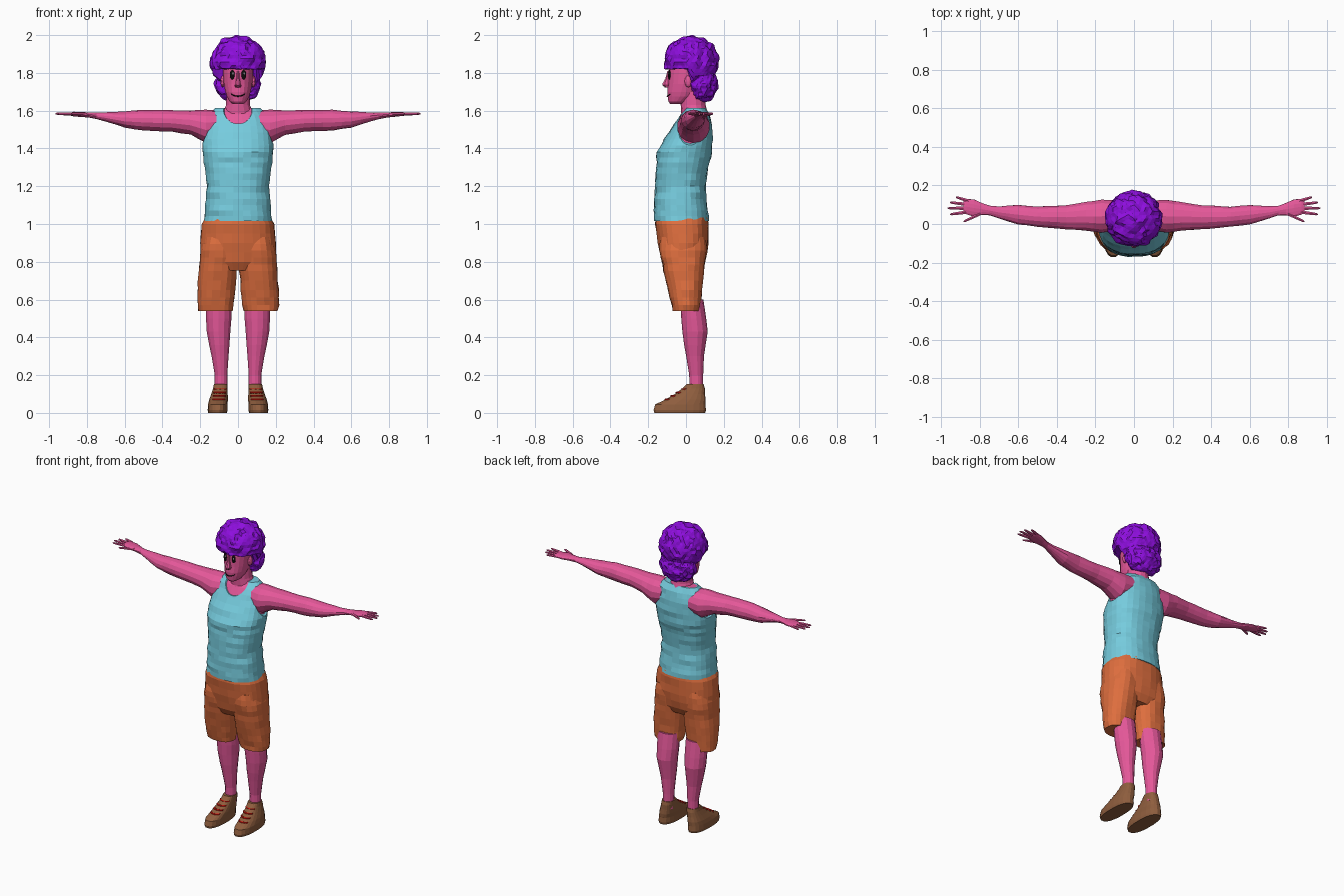
import bpy, bmesh, math, random
from mathutils import Vector, noise

random.seed(4)


def material(name, r, g, b):
    m = bpy.data.materials.new(name)
    lin = [((c / 255 + 0.055) / 1.055) ** 2.4 if c > 10 else c / 255 / 12.92 for c in (r, g, b)]
    m.diffuse_color = (*lin, 1)
    return m


PINK = material("pink skin", 230, 88, 154)
BLUE = material("light blue cloth", 118, 204, 222)
ORANGE = material("orange cloth", 222, 110, 62)
PURPLE = material("purple hair", 142, 14, 222)
BROWN = material("brown leather", 143, 94, 62)
RED = material("red lace", 222, 22, 14)
BLACK = material("black", 14, 11, 12)
WHITE = material("white", 240, 235, 235)


def finish(name, bm, mat):
    bmesh.ops.recalc_face_normals(bm, faces=bm.faces[:])
    me = bpy.data.meshes.new(name)
    bm.to_mesh(me)
    bm.free()
    me.materials.append(mat)
    ob = bpy.data.objects.new(name, me)
    bpy.context.collection.objects.link(ob)
    return ob


def loft(name, mat, axis, rings, n=14, power=2.0, side=1, step=0, rough=0.0):
    """Skin rings (t, c1, c2, r1, r2) along z (c = x, y) or along x (c = y, z)."""
    if step:
        fine = []
        for a, b in zip(rings, rings[1:]):
            k = max(1, round(abs(b[0] - a[0]) / step))
            fine += [[p + (q - p) * i / k for p, q in zip(a, b)] for i in range(k)]
        rings = fine + [rings[-1]]
    bm = bmesh.new()
    loops = []
    for t, c1, c2, r1, r2 in rings:
        fold = random.uniform(-rough, rough)
        loop = []
        for i in range(n):
            a = 2 * math.pi * (i + 0.5) / n
            ca, sa = math.cos(a), math.sin(a)
            d = fold * math.sin(a * 2 + t * 30) + random.uniform(-rough, rough) * 0.6
            u = c1 + (r1 + d) * math.copysign(abs(ca) ** (2 / power), ca)
            v = c2 + (r2 + d) * math.copysign(abs(sa) ** (2 / power), sa)
            co = (u * side, v, t) if axis == "z" else (t * side, u, v)
            loop.append(bm.verts.new(co))
        loops.append(loop)
    for a, b in zip(loops, loops[1:]):
        for i in range(n):
            j = (i + 1) % n
            bm.faces.new((a[i], a[j], b[j], b[i]))
    bm.faces.new(loops[0])
    bm.faces.new(loops[-1])
    return finish(name, bm, mat)


def blob(name, mat, centre, radii, sub=3, lump=0.0, floor=None):
    """Ellipsoid with optional lumps; floor lifts the front underside to that height."""
    bm = bmesh.new()
    bmesh.ops.create_icosphere(bm, subdivisions=sub, radius=1)
    for v in bm.verts:
        d = v.co.normalized()
        p = Vector(c + r * k for c, r, k in zip(centre, radii, d))
        p += d * (noise.noise(p * 28) * lump + random.uniform(-0.3, 0.3) * lump)
        if floor and p.y < 0.02:
            p.z = max(p.z, floor + random.uniform(0, lump * 0.4))
        v.co = p
    return finish(name, bm, mat)


# Torso: cloth shell over a slightly smaller skin body
torso = [(1.015, 0, -.023, .18, .147), (1.1, 0, -.028, .172, .143), (1.2, 0, -.03, .165, .133),
         (1.3, 0, -.02, .175, .14), (1.38, 0, -.008, .187, .147), (1.45, 0, .013, .185, .128),
         (1.52, 0, .034, .175, .104), (1.58, 0, .045, .15, .08), (1.615, 0, .05, .12, .052)]
shirt = loft("tank_top", BLUE, "z", torso, n=28, power=2.3, step=.03, rough=.004)
loft("skin_torso", PINK, "z", [(t, a, b, r - .009, q - .009) for t, a, b, r, q in torso[3:]],
     n=28, power=2.3, step=.03)

# Cut the neckline and armholes out of the shirt
cuts = [((0, -.05, 1.637), (.088, .11, .107))]
cuts += [((s * .262, .03, 1.53), (.135, .122, .135)) for s in (-1, 1)]
for centre, radii in cuts:
    cutter = blob("cutter", BLUE, centre, radii, sub=4)
    cutter.hide_render = True
    mod = shirt.modifiers.new("cut", "BOOLEAN")
    mod.operation, mod.object, mod.solver = "DIFFERENCE", cutter, "EXACT"
    bpy.context.view_layer.objects.active = shirt
    bpy.ops.object.modifier_apply(modifier=mod.name)
    bpy.data.objects.remove(cutter)

# Neck, head, nose
loft("neck", PINK, "z", [(1.53, 0, .04, .095, .085), (1.585, 0, .045, .082, .07),
                         (1.63, 0, .038, .065, .066), (1.74, 0, .035, .06, .06)])
loft("head", PINK, "z", [(1.635, 0, -.045, .028, .038), (1.648, 0, -.04, .045, .054),
                         (1.675, 0, -.02, .06, .078), (1.70, 0, -.012, .068, .088),
                         (1.74, 0, 0, .076, .096), (1.80, 0, .01, .08, .105),
                         (1.87, 0, .015, .08, .1), (1.93, 0, .02, .05, .06)], n=20)
loft("nose", PINK, "z", [(1.722, 0, -.098, .014, .012), (1.735, 0, -.104, .019, .023),
                         (1.745, 0, -.104, .016, .021), (1.77, 0, -.099, .01, .011),
                         (1.81, 0, -.094, .006, .005)], n=8)

# Mouth line along a shallow smile
smile = [-.036, -.024, -.012, 0, .012, .024, .036]
loft("mouth", BLACK, "x", [(x, -.02 - .078 * math.sqrt(1 - (x / .06) ** 2) - .001,
                            1.676 + 9 * x * x, .004, .003) for x in smile], n=6)

# Hair: crown and the mass hanging behind the ears
blob("hair_crown", PURPLE, (0, .028, 1.857), (.146, .144, .139), 4, .014, floor=1.818)
blob("hair_back", PURPLE, (0, .088, 1.745), (.122, .08, .1), 4, .014)

# Shorts waist
loft("shorts_waist", ORANGE, "z", [(.755, 0, -.012, .15, .09), (.80, 0, -.012, .2, .117),
                                   (.9, 0, -.015, .2, .134), (1.0, 0, -.022, .193, .14),
                                   (1.035, 0, -.022, .172, .138)],
     n=28, power=2.4, step=.04, rough=.004)

for s, tag in ((-1, "right"), (1, "left")):
    # Face details
    blob("eye_" + tag, BLACK, (s * .03, -.088, 1.79), (.013, .007, .026))
    blob("eye_glint_" + tag, WHITE, (s * .03 + .003, -.0945, 1.797), (.004, .002, .006), 2)
    blob("nostril_" + tag, BLACK, (s * .008, -.111, 1.7245), (.004, .004, .003), 2)
    blob("ear_" + tag, PINK, (s * .08, .012, 1.755), (.013, .02, .032), 2)

    # Arm down to the palm
    loft("arm_" + tag, PINK, "x", [
        (.10, .045, 1.525, .08, .075), (.17, .04, 1.517, .088, .088), (.25, .04, 1.537, .075, .065),
        (.35, .035, 1.546, .064, .057), (.5, .038, 1.55, .053, .055), (.6, .048, 1.553, .051, .043),
        (.7, .06, 1.567, .032, .024), (.75, .07, 1.573, .025, .017), (.79, .077, 1.577, .032, .014),
        (.83, .083, 1.58, .045, .013), (.87, .09, 1.582, .041, .011), (.885, .09, 1.582, .03, .007)],
        side=s, step=.05, rough=.0015)

    # Fingers and thumb
    fingers = [(.86, .12, .925, .14), (.87, .102, .955, .112), (.87, .082, .967, .082),
               (.865, .062, .955, .05), (.80, .052, .885, .012)]
    for i, (x0, y0, x1, y1) in enumerate(fingers):
        path = [(0, .010), (.5, .009), (.9, .007), (1, .003)]
        loft(f"finger_{i + 1}_{tag}", PINK, "x",
             [(x0 + (x1 - x0) * k, y0 + (y1 - y0) * k, 1.582 + .002 * k, r, r * .85) for k, r in path],
             n=6, side=s)

    # Shorts leg
    loft("shorts_leg_" + tag, ORANGE, "z", [
        (.54, .12, .003, .09, .072), (.57, .12, .001, .095, .078), (.65, .115, -.005, .1, .09),
        (.75, .107, -.012, .101, .107), (.86, .1, -.016, .1, .125), (.93, .095, -.016, .09, .12)],
        n=20, power=2.4, side=s, step=.04, rough=.004)

    # Lower leg
    loft("leg_" + tag, PINK, "z", [
        (.1, .09, .055, .034, .036), (.2, .09, .054, .034, .037), (.3, .095, .048, .046, .047),
        (.36, .099, .047, .055, .057), (.43, .103, .048, .064, .067), (.5, .102, .041, .069, .066),
        (.6, .102, .03, .07, .062)], side=s)

    # Shoe and its laces
    loft("shoe_" + tag, BROWN, "z", [
        (0, .108, -.033, .05, .136), (.015, .108, -.033, .053, .14), (.045, .107, -.03, .052, .134),
        (.07, .103, -.003, .05, .108), (.1, .098, .021, .044, .08), (.13, .093, .04, .039, .06),
        (.152, .091, .048, .037, .046)], n=20, power=2.4, side=s)
    for i in range(4):
        y, z = -.108 + .029 * i, .071 + .018 * i
        cx = .103 - .003 * i
        loft(f"lace_{i + 1}_{tag}", RED, "x",
             [(cx + o, y + 16 * o * o, z, .007, .005) for o in (-.033, -.018, 0, .018, .033)],
             n=6, side=s)
